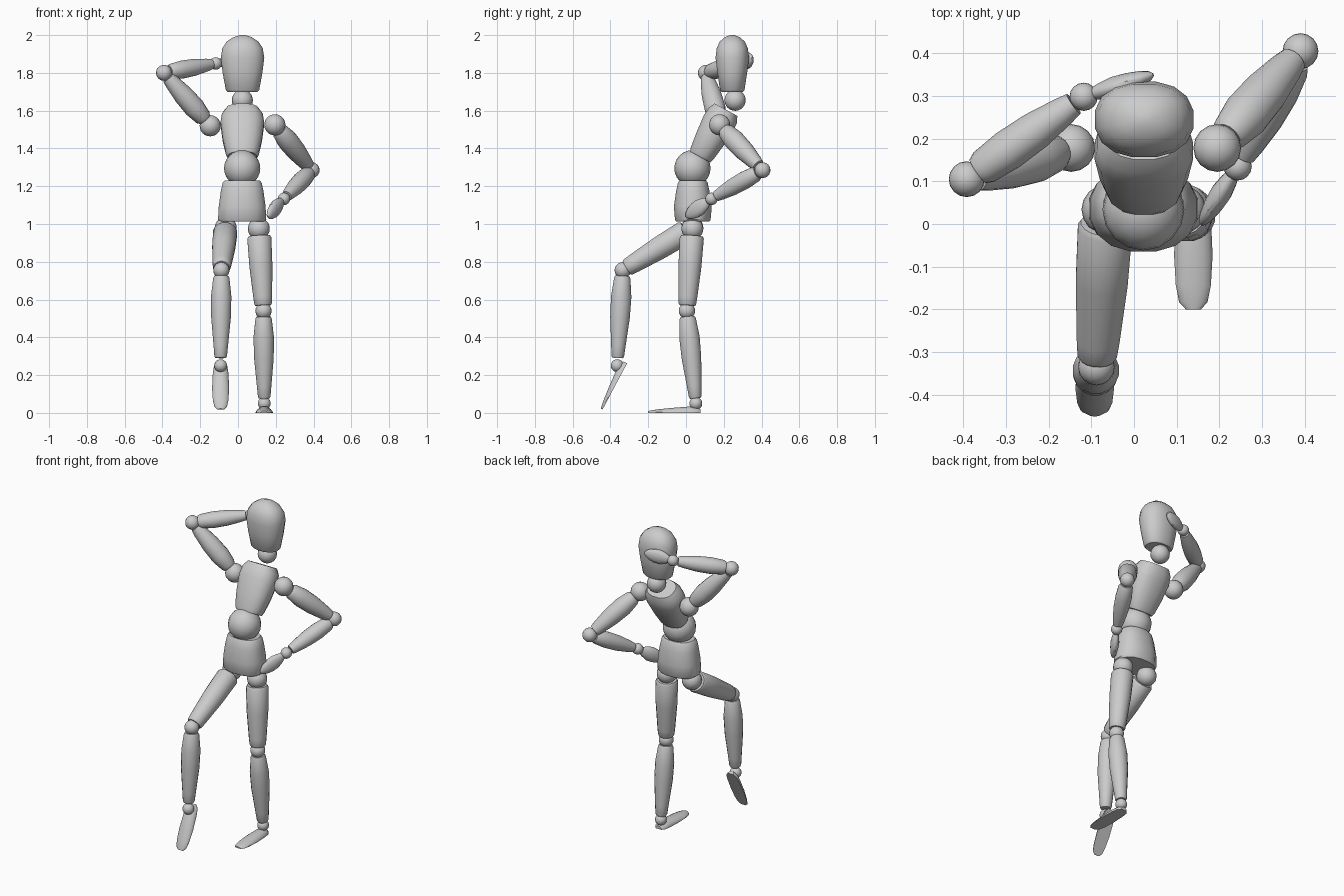
import bpy, bmesh, math
from mathutils import Vector as V

if "Cube" in bpy.data.objects:
    bpy.data.objects.remove(bpy.data.objects["Cube"])

SEG = 16


def finish(name, bm):
    bmesh.ops.recalc_face_normals(bm, faces=bm.faces[:])
    me = bpy.data.meshes.new(name)
    bm.to_mesh(me)
    bm.free()
    me.shade_smooth()
    me.set_sharp_from_angle(angle=math.radians(35))
    ob = bpy.data.objects.new(name, me)
    bpy.context.collection.objects.link(ob)
    return ob


def loft(name, start, toward, rings, wide=(1, 0, 0), power=2.0, flat_base=False):
    """Skin rings of (distance, half width, half depth) along an axis."""
    start = V(start)
    axis = (V(toward) - start).normalized()
    u = V(wide)
    u = (u - axis * u.dot(axis)).normalized()
    v = axis.cross(u)
    bm = bmesh.new()
    loops = []
    for d, a, b in rings:
        loop = []
        for i in range(SEG):
            t = 2 * math.pi * (i + 0.5) / SEG
            c, s = math.cos(t), math.sin(t)
            x = math.copysign(abs(c) ** (2 / power), c)
            y = math.copysign(abs(s) ** (2 / power), s)
            if flat_base:
                y = max(y, 0)
            loop.append(bm.verts.new(start + axis * d + u * a * x + v * b * y))
        loops.append(loop)
    for lo, hi in zip(loops, loops[1:]):
        for i in range(SEG):
            j = (i + 1) % SEG
            bm.faces.new((lo[i], lo[j], hi[j], hi[i]))
    bm.faces.new(loops[0])
    bm.faces.new(loops[-1])
    return finish(name, bm)


def ball(name, centre, r):
    bm = bmesh.new()
    bmesh.ops.create_uvsphere(bm, u_segments=SEG, v_segments=12, radius=r)
    bmesh.ops.translate(bm, verts=bm.verts[:], vec=V(centre))
    return finish(name, bm)


def limb(name, a, b, profile):
    return loft(name, a, b, [(d, r, r) for d, r in profile])


# Limb profiles: distance from upper joint, radius
THIGH = [(.038, .058), (.05, .065), (.2, .062), (.36, .051), (.4, .047), (.408, .042)]
SHIN = [(.03, .038), (.042, .044), (.14, .055), (.25, .053), (.4, .039), (.455, .034), (.465, .029)]
UPPER = [(.045, .036), (.06, .045), (.13, .056), (.22, .053), (.31, .041), (.345, .034)]
FORE = [(.033, .034), (.05, .042), (.12, .048), (.2, .045), (.28, .034), (.31, .028)]
FOOT = [(0, .02, .02), (.02, .036, .03), (.06, .042, .034), (.15, .046, .027),
        (.22, .042, .02), (.26, .034, .014), (.277, .018, .01)]

# Head and neck
loft("head", (.024, .245, 1.70), (.024, .245, 2), [
    (0, .08, .058), (.01, .09, .066), (.1, .107, .08), (.18, .117, .09),
    (.23, .109, .084), (.265, .086, .068), (.288, .052, .042), (.3, .015, .012)], power=2.3)
ball("neck", (.023, .26, 1.655), .056)

# Torso
loft("chest", (.023, .075, 1.355), (.023, .212, 1.606), [
    (0, .078, .062), (.02, .088, .069), (.1, .105, .08), (.2, .117, .09),
    (.25, .11, .086), (.285, .088, .07)], power=2.4)
ball("waist", (.022, .034, 1.295), .096)
loft("pelvis", (.022, .036, 1.013), (.022, .036, 2), [
    (0, .122, .09), (.01, .13, .096), (.08, .126, .102), (.16, .115, .09),
    (.205, .105, .08), (.217, .095, .072)], power=2.3)

# Legs: hip, knee, ankle, heel, foot direction
legs = {
    "left": ((.11, .034, .975), (.135, .005, .54), (.139, .052, .05),
             (.139, .077, 0), (0, -1, 0)),
    "right": ((-.065, .034, .98), (-.088, -.335, .755), (-.092, -.364, .25),
              (-.092, -.312, .262), (0, -.47, -.883)),
}
for side, (hip, knee, ankle, heel, way) in legs.items():
    ball(side + "_hip", hip, .058)
    limb(side + "_thigh", hip, knee, THIGH)
    ball(side + "_knee", knee, .043)
    limb(side + "_shin", knee, ankle, SHIN)
    ball(side + "_ankle", ankle, .034)
    loft(side + "_foot", heel, V(heel) + V(way), FOOT, flat_base=True)

# Arms: shoulder, elbow, wrist, fingertip
arms = {
    "left": ((.195, .178, 1.525), (.39, .405, 1.285), (.243, .135, 1.133), (.158, 0, 1.038)),
    "right": ((-.147, .178, 1.52), (-.392, .105, 1.80), (-.118, .298, 1.85), (.045, .35, 1.875)),
}
for side, (shoulder, elbow, wrist, tip) in arms.items():
    ball(side + "_shoulder", shoulder, .056)
    limb(side + "_upper_arm", shoulder, elbow, UPPER)
    ball(side + "_elbow", elbow, .042)
    limb(side + "_forearm", elbow, wrist, FORE)
    ball(side + "_wrist", wrist, .033)
    n = (V(tip) - V(wrist)).length
    hand = [(.12, .018, .014), (.25, .032, .02), (.45, .043, .025), (.65, .042, .023),
            (.83, .032, .018), (.95, .018, .011), (1, .006, .004)]
    loft(side + "_hand", wrist, tip, [(n * t, a, b) for t, a, b in hand], wide=(0, 0, 1))
